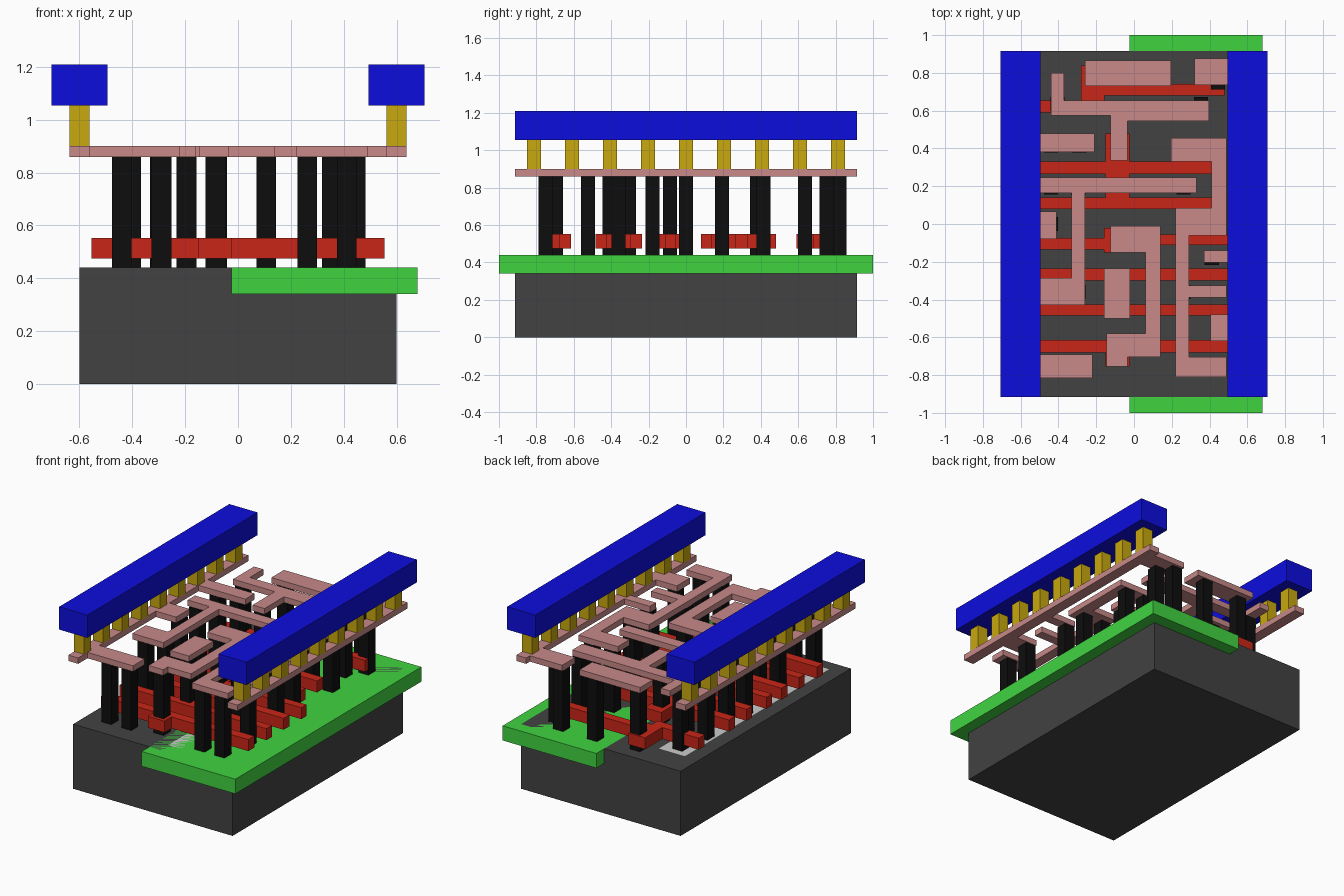
import bpy, bmesh


def lin(c):
    c /= 255
    return c / 12.92 if c <= 0.04045 else ((c + 0.055) / 1.055) ** 2.4


def layer(name, rects, z0, z1, rgb=None):
    """One object made of boxes (x0, x1, y0, y1) sharing a height range."""
    bm = bmesh.new()
    for x0, x1, y0, y1 in rects:
        lo = [bm.verts.new((x, y, z0)) for x, y in ((x0, y0), (x1, y0), (x1, y1), (x0, y1))]
        hi = [bm.verts.new((v.co.x, v.co.y, z1)) for v in lo]
        bm.faces.new(lo[::-1])
        bm.faces.new(hi)
        for i in range(4):
            j = (i + 1) % 4
            bm.faces.new((lo[i], lo[j], hi[j], hi[i]))
    me = bpy.data.meshes.new(name)
    bm.to_mesh(me)
    bm.free()
    ob = bpy.data.objects.new(name, me)
    bpy.context.collection.objects.link(ob)
    if rgb:
        mat = bpy.data.materials.new(name + "_colour")
        mat.diffuse_color = (*[lin(c) for c in rgb], 1)
        me.materials.append(mat)
    return ob


def squares(points, size=0.075):
    h = size / 2
    return [(x - h, x + h, y - h, y + h) for x, y in points]


L = 0.915            # half length of the cell
RAIL = 0.6           # rail centre line
P = 0.554            # end of the gate strips

# Substrate block, well slab and flush diffusion areas
layer("base_substrate", [(-0.6, 0.6, -L, L)], 0, 0.44, (66, 66, 66))
layer("green_well", [(-0.025, 0.68, -1, 1)], 0.34, 0.44, (64, 212, 64))
layer("surface_diffusion", [(-0.496, -0.21, -0.83, 0.52), (-0.496, -0.3, 0.56, 0.72),
                            (0.055, 0.496, -0.83, 0.86)], 0.36, 0.44)

# Red gate strips with their contact pads
layer("gate_strips", [
    (-P, P, -0.68, -0.615), (-0.15, -0.025, -0.755, -0.68),
    (-P, P, -0.485, -0.425), (-P, P, -0.3, -0.235), (-0.155, -0.025, -0.425, -0.3),
    (-P, -0.16, -0.135, -0.075), (-0.16, -0.035, -0.15, -0.02), (-0.035, P, -0.11, -0.055),
    (-P, 0.41, 0.08, 0.14), (-P, 0.41, 0.265, 0.33),
    (-0.15, -0.025, 0.14, 0.265), (-0.15, -0.025, 0.33, 0.48),
    (-P, -0.2, 0.59, 0.655), (-0.28, -0.155, 0.655, 0.84), (-0.155, 0.48, 0.68, 0.74),
], 0.475, 0.553, (201, 38, 24))

# Tall black contact posts
layer("contact_posts", squares([
    (-0.44, -0.75), (-0.29, -0.75), (0.262, -0.75), (0.412, -0.75),
    (-0.085, -0.695), (0.445, -0.525), (-0.44, -0.36), (-0.295, -0.36),
    (0.262, -0.36), (-0.085, -0.41), (-0.085, -0.305), (0.412, -0.18),
    (-0.085, -0.085), (-0.44, 0), (0.262, 0), (0.412, 0),
    (-0.44, 0.193), (-0.295, 0.193), (0.262, 0.193),
    (-0.44, 0.415), (-0.29, 0.415), (0.262, 0.415), (0.412, 0.415), (-0.08, 0.38),
    (-0.405, 0.635), (0.355, 0.635), (-0.195, 0.79), (0.107, 0.82), (0.362, 0.82),
    (0.445, 0.75),
]), 0.44, 0.86, (13, 13, 13))

# Pink local wiring: rails with tabs, then the separate nets
R0, R1 = 0.5625, 0.637
layer("local_wiring", [
    (-R1, -R0, -L, L), (R0, R1, -L, L),
    (-R0, -0.22, -0.815, -0.69), (-R0, -0.41, -0.08, 0.065), (-R0, -0.21, 0.38, 0.48),
    (0.32, R0, 0.735, 0.875), (0.37, R0, -0.205, -0.14), (0.405, R0, -0.62, -0.48),
    # output net on the left
    (-0.495, 0.33, 0.165, 0.245), (-0.33, -0.26, -0.285, 0.165), (-0.495, -0.26, -0.43, -0.285),
    # upper net
    (-0.44, -0.37, 0.655, 0.8), (-0.44, 0.397, 0.575, 0.655),
    (-0.125, 0.397, 0.545, 0.575), (-0.125, -0.035, 0.335, 0.545),
    (-0.26, 0.195, 0.73, 0.865),
    # comb on the right
    (0.195, 0.49, 0.33, 0.455), (0.41, 0.49, 0.085, 0.33), (0.22, 0.49, -0.06, 0.085),
    (0.22, 0.29, -0.705, -0.06), (0.29, 0.49, -0.39, -0.325), (0.22, 0.49, -0.81, -0.705),
    # centre nets
    (-0.125, 0.14, -0.15, -0.01), (0.06, 0.14, -0.58, -0.15),
    (-0.145, 0.14, -0.705, -0.58), (-0.145, -0.035, -0.755, -0.705),
    (-0.16, -0.02, -0.5, -0.235),
], 0.86, 0.9, (200, 137, 137))

# Yellow posts under each blue power rail
for side, s in (("left", -1), ("right", 1)):
    layer(side + "_rail_posts", squares([(s * RAIL, 0.2033 * i) for i in range(-4, 5)]),
          0.9, 1.055, (200, 168, 15))
    layer(side + "_power_rail", [(s * RAIL - 0.106, s * RAIL + 0.106, -L, L)],
          1.055, 1.21, (13, 13, 222))
